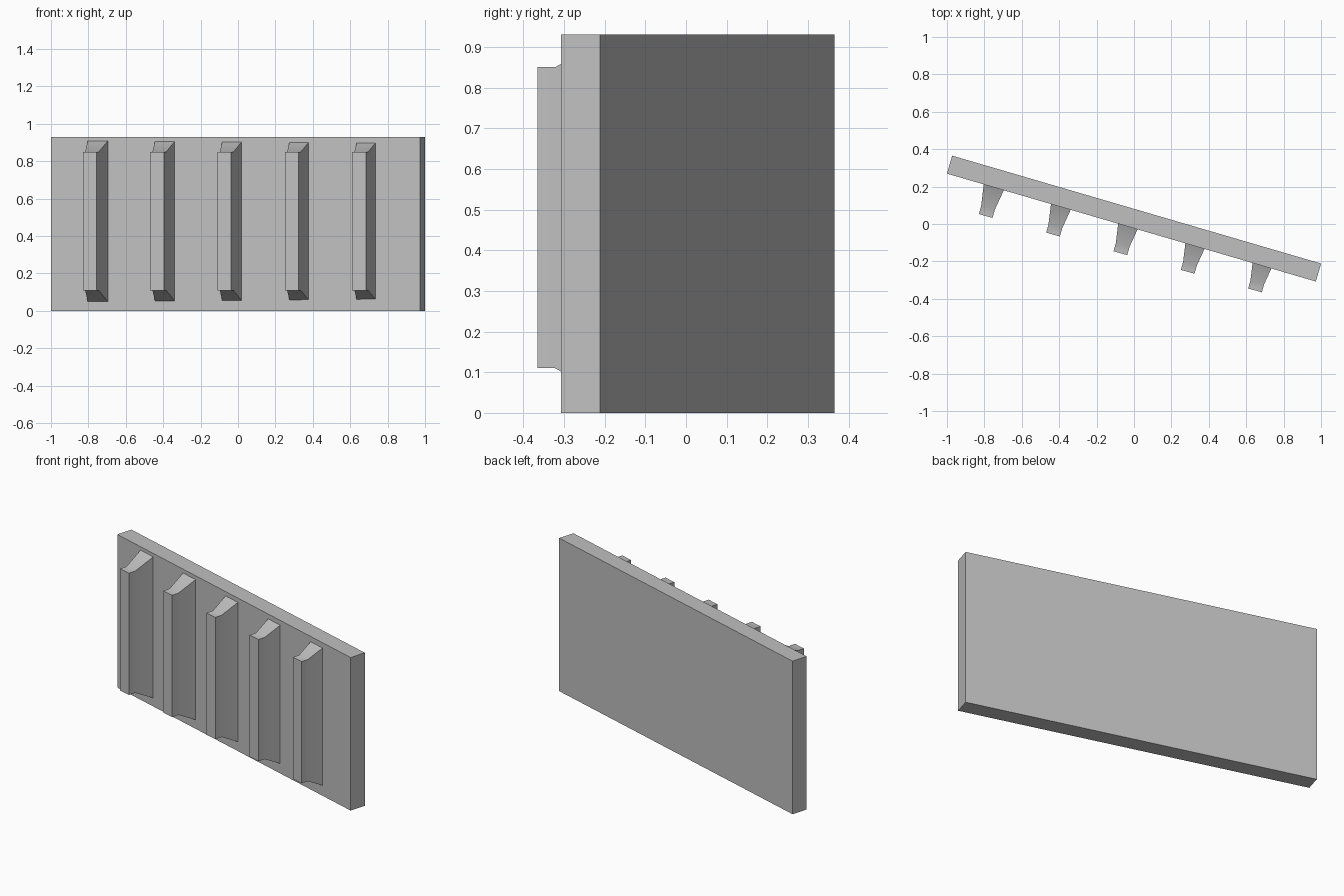
import bpy, bmesh, math
from mathutils import Matrix

cube = bpy.data.objects.get("Cube")
if cube:
    bpy.data.objects.remove(cube, do_unlink=True)

grey = bpy.data.materials.new("plain_grey")
grey.use_nodes = True
colour = (0.53, 0.53, 0.53, 1)
grey.diffuse_color = colour
grey.node_tree.nodes["Principled BSDF"].inputs["Base Color"].default_value = colour


def finish(bm, name, location, turn):
    bmesh.ops.recalc_face_normals(bm, faces=bm.faces)
    mesh = bpy.data.meshes.new(name)
    bm.to_mesh(mesh)
    bm.free()
    mesh.materials.append(grey)
    ob = bpy.data.objects.new(name, mesh)
    ob.location = location
    ob.rotation_euler.z = turn
    bpy.context.collection.objects.link(ob)
    bpy.ops.object.select_all(action='DESELECT')
    ob.select_set(True)
    bpy.context.view_layer.objects.active = ob
    bpy.ops.object.shade_smooth_by_angle(angle=math.radians(30))
    return ob


# Panel: upright slab turned about the vertical axis
HEIGHT = 0.93
bm = bmesh.new()
bmesh.ops.create_cube(bm, size=1, matrix=Matrix.Diagonal((2.055, 0.1, HEIGHT, 1)))
finish(bm, "panel", (0, 0.029, HEIGHT / 2), math.radians(-16.3))


# Ribs: straight at the tip, flaring towards the panel they sink into
def rib(name, location):
    bm = bmesh.new()
    rings = []
    for depth, half_w, half_h in ((0, 0.038, 0.37), (0.045, 0.038, 0.37), (0.18, 0.059, 0.44)):
        rings.append([bm.verts.new((sx * half_w, depth, sz * half_h))
                      for sx, sz in ((-1, -1), (1, -1), (1, 1), (-1, 1))])
    for a, b in zip(rings, rings[1:]):
        for i in range(4):
            j = (i + 1) % 4
            bm.faces.new((a[i], a[j], b[j], b[i]))
    bm.faces.new(rings[0])
    bm.faces.new(rings[-1])
    finish(bm, name, location, math.radians(-15.8))


for i in range(5):
    rib(f"rib_{i + 1}", (-0.793 + 0.36 * i, 0.043 - 0.0995 * i, 0.48))
